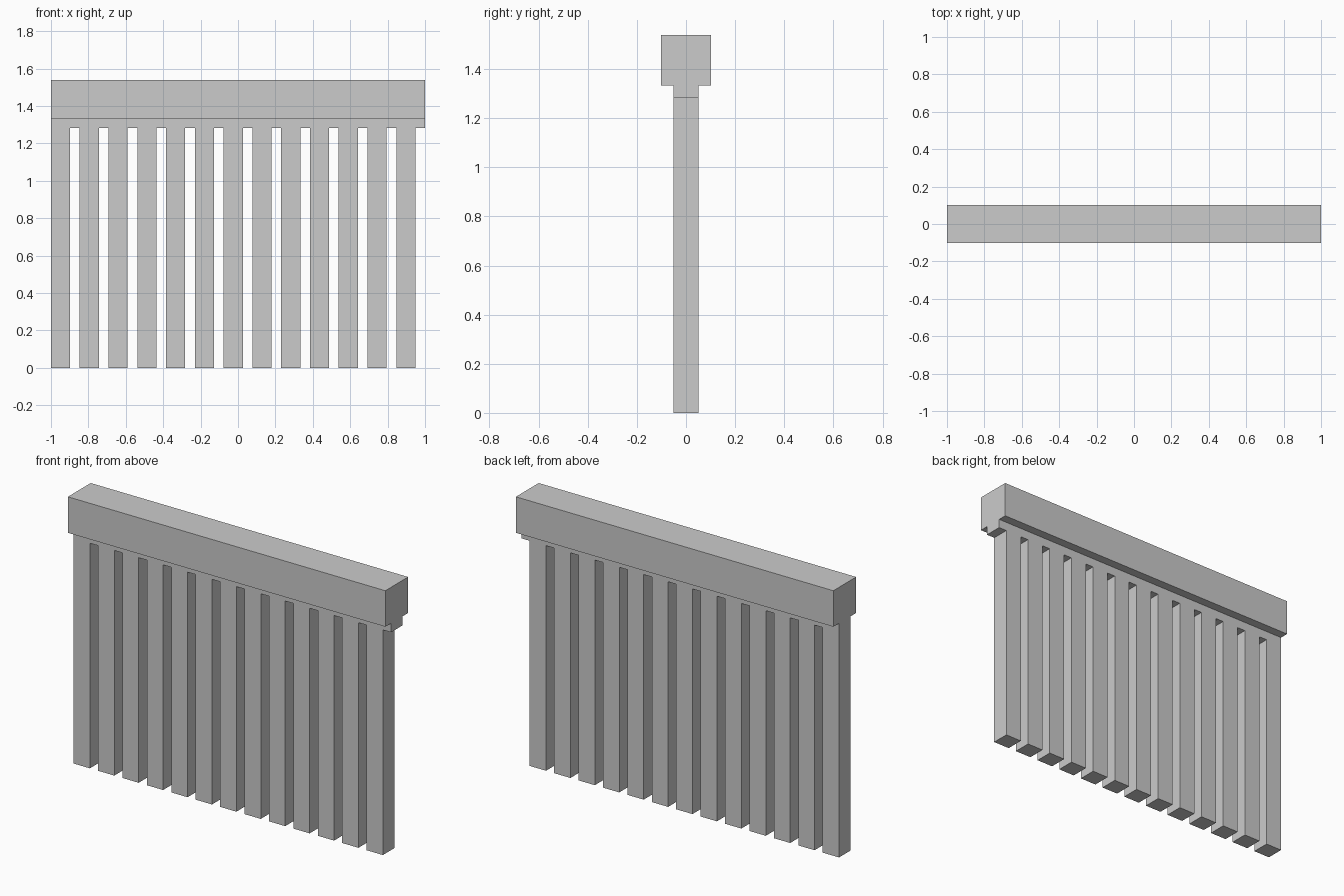
import bpy, bmesh, math

if "Cube" in bpy.data.objects:
    bpy.data.objects.remove(bpy.data.objects["Cube"])

U = 2 / 39            # module: slat = 2U, gap = 1U, 13 repeats
Z_SLAT, Z_RAIL, Z_TOP = 25 * U, 26 * U, 30 * U

# T-shaped rail section (y, z); the first edge is the underside carrying the slats
section = [(-U, Z_SLAT), (U, Z_SLAT), (U, Z_RAIL), (2 * U, Z_RAIL),
           (2 * U, Z_TOP), (-2 * U, Z_TOP), (-2 * U, Z_RAIL), (-U, Z_RAIL)]
n = len(section)

# Stations along x at each slat edge
stations = sorted({k for i in range(13) for k in (3 * i, 3 * i + 2)} | {39})

bm = bmesh.new()
rings = [[bm.verts.new((-1 + s * U, y, z)) for y, z in section] for s in stations]

# Rail skin between stations
undersides = []
for i, (a, b) in enumerate(zip(rings, rings[1:])):
    for j in range(n):
        k = (j + 1) % n
        face = bm.faces.new((a[j], a[k], b[k], b[j]))
        if j == 0 and i % 2 == 0:
            undersides.append(face)
bm.faces.new(rings[0])
bm.faces.new(rings[-1])

# Slats pulled down from the rail underside
slats = bmesh.ops.extrude_discrete_faces(bm, faces=undersides)["faces"]
for face in slats:
    bmesh.ops.translate(bm, verts=face.verts[:], vec=(0, 0, -Z_SLAT))

# Merge flush faces
bmesh.ops.recalc_face_normals(bm, faces=bm.faces[:])
bmesh.ops.dissolve_limit(bm, angle_limit=math.radians(1),
                         verts=bm.verts[:], edges=bm.edges[:])

mesh = bpy.data.meshes.new("slatted_fence")
bm.to_mesh(mesh)
bm.free()
bpy.context.collection.objects.link(bpy.data.objects.new("slatted_fence", mesh))
